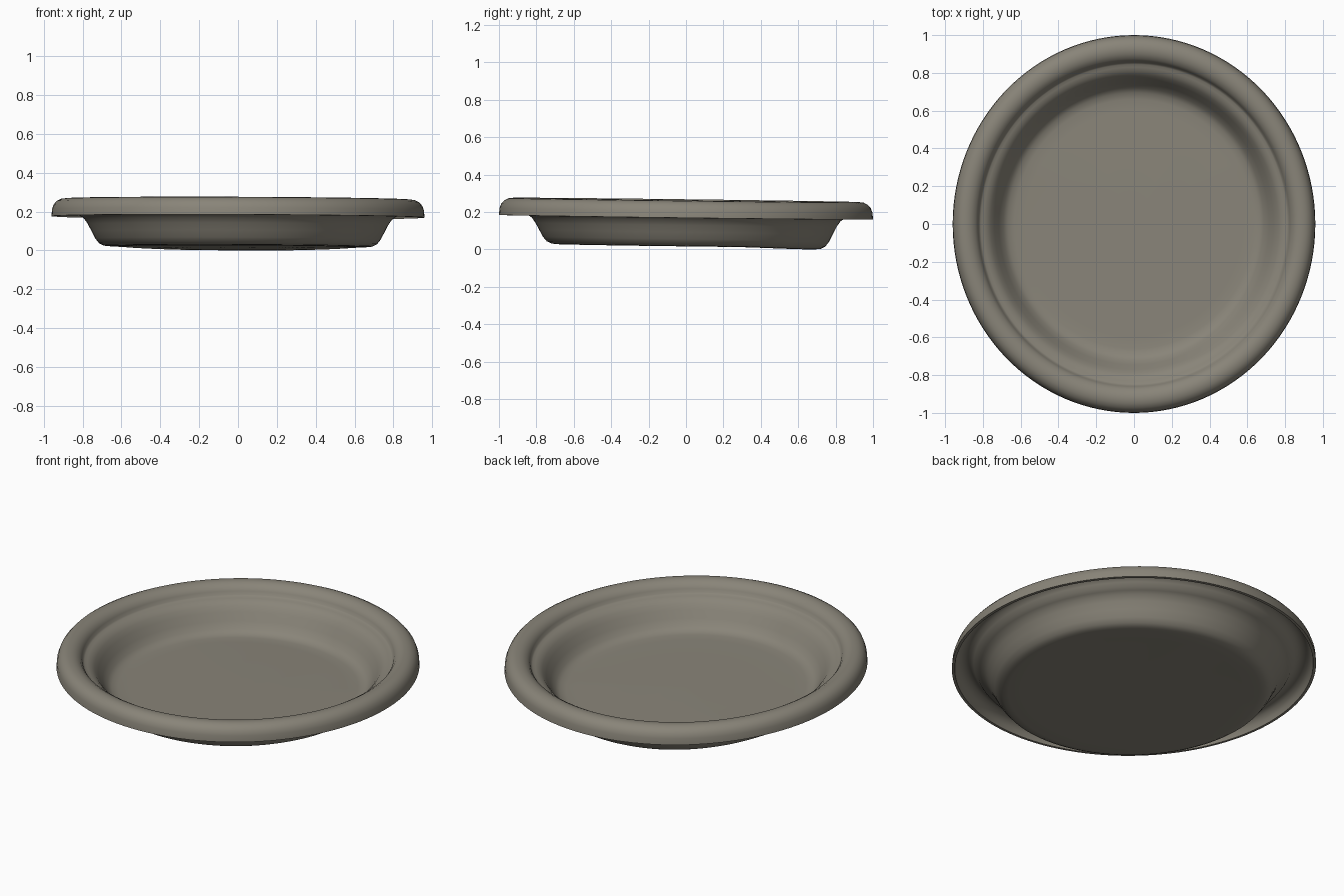
import bpy, bmesh, math

if "Cube" in bpy.data.objects:
    bpy.data.objects.remove(bpy.data.objects["Cube"])

SEGMENTS = 128
RX, RY = 0.96, 1.0      # plate is slightly oval

# Closed cross-section (radius, height): top of floor, wall, ledge, rolled rim, then back underneath
PROFILE = [
    (0.0, 0.047), (0.35, 0.047), (0.60, 0.046), (0.66, 0.047), (0.695, 0.053), (0.72, 0.07),
    (0.745, 0.105), (0.77, 0.145), (0.79, 0.172), (0.81, 0.189),
    (0.83, 0.197), (0.845, 0.201), (0.854, 0.207),
    (0.860, 0.226), (0.875, 0.246), (0.90, 0.260), (0.925, 0.264),
    (0.95, 0.261), (0.972, 0.250), (0.988, 0.232), (0.997, 0.208), (1.0, 0.172),
    (0.984, 0.171), (0.978, 0.198), (0.960, 0.222), (0.930, 0.234), (0.900, 0.226),
    (0.880, 0.205), (0.865, 0.184), (0.845, 0.173),
    (0.825, 0.160), (0.805, 0.132), (0.785, 0.095), (0.765, 0.058), (0.745, 0.034),
    (0.72, 0.022), (0.69, 0.019), (0.60, 0.018), (0.35, 0.018), (0.0, 0.018),
]


def warp(x, y, z):
    """Slight lean towards the back, with the base sagging at the back edge."""
    sag = max(0.0, (y - 0.3) / 0.35)
    low = max(0.0, 1.0 - z / 0.17)
    return z - 0.0125 * y - 0.004 * x - 0.012 * min(sag, 1.0) * low


# Plate: spin the cross-section
bm = bmesh.new()
rings = []
for r, z in PROFILE:
    if r == 0:
        rings.append([bm.verts.new((0, 0, z))])
        continue
    ring = []
    for i in range(SEGMENTS):
        a = 2 * math.pi * i / SEGMENTS
        x, y = r * RX * math.cos(a), r * RY * math.sin(a)
        ring.append(bm.verts.new((x, y, warp(x, y, z))))
    rings.append(ring)

for a, b in zip(rings, rings[1:]):
    for i in range(SEGMENTS):
        j = (i + 1) % SEGMENTS
        if len(a) == 1:
            bm.faces.new((a[0], b[i], b[j]))
        elif len(b) == 1:
            bm.faces.new((a[i], b[0], a[j]))
        else:
            bm.faces.new((a[i], b[i], b[j], a[j]))
bmesh.ops.recalc_face_normals(bm, faces=bm.faces)

# Stand on the ground
low = min(v.co.z for v in bm.verts)
bmesh.ops.translate(bm, verts=bm.verts, vec=(0, 0, -low))

mesh = bpy.data.meshes.new("plate")
bm.to_mesh(mesh)
bm.free()
plate = bpy.data.objects.new("plate", mesh)
bpy.context.collection.objects.link(plate)

mat = bpy.data.materials.new("warm grey ceramic")
mat.diffuse_color = (0.25, 0.232, 0.19, 1)
mat.use_nodes = True
mat.node_tree.nodes["Principled BSDF"].inputs["Base Color"].default_value = mat.diffuse_color
mesh.materials.append(mat)

bpy.context.view_layer.objects.active = plate
plate.select_set(True)
bpy.ops.object.shade_smooth_by_angle(angle=math.radians(40))
